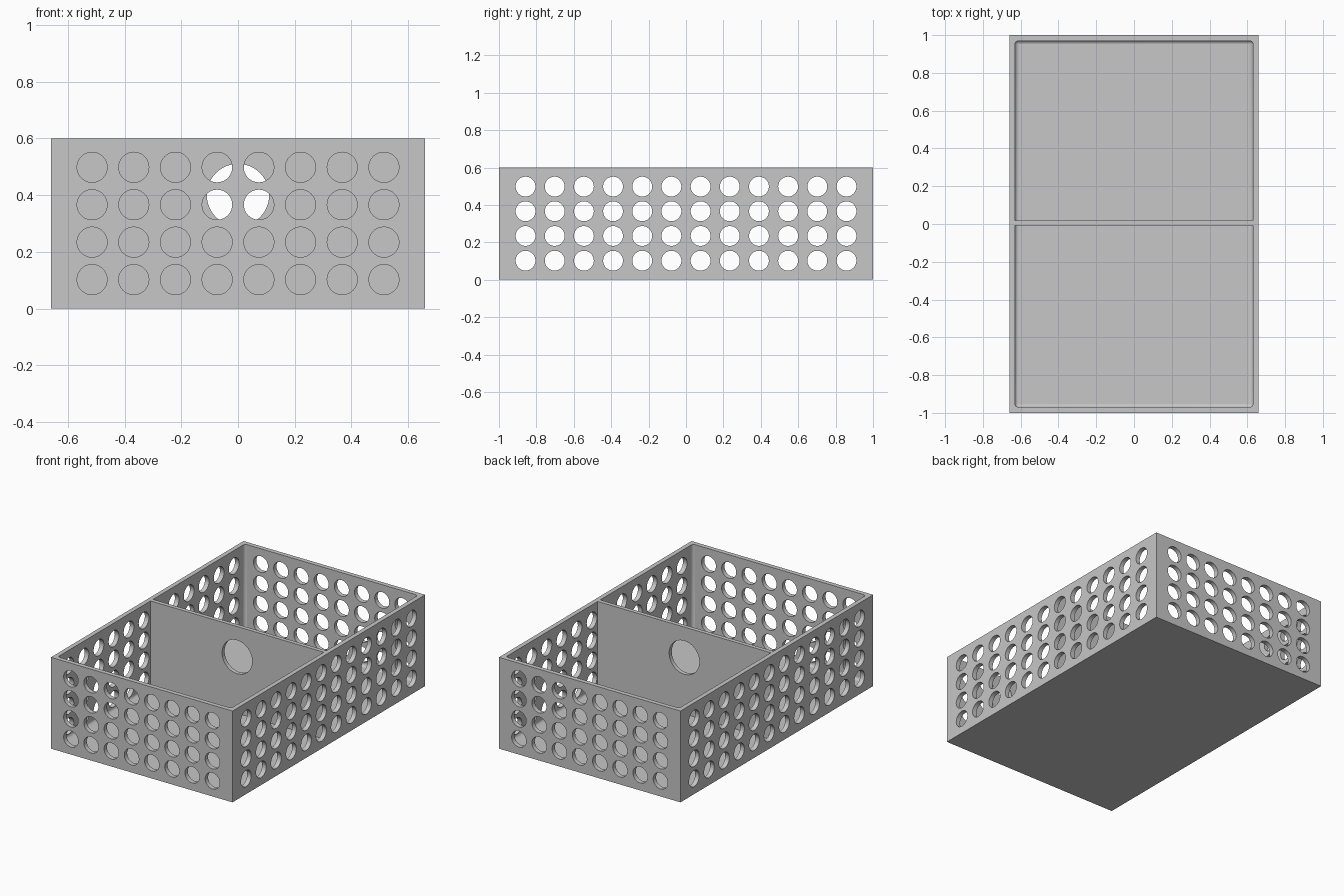
import bpy, bmesh, math
from mathutils import Matrix

if "Cube" in bpy.data.objects:
    bpy.data.objects.remove(bpy.data.objects["Cube"])

W, L, H = 0.66, 1.0, 0.6          # half width, half length, height
T = 0.03                          # wall and floor thickness
R = 0.053                         # wall hole radius
ROWS = [0.102 + 0.132 * i for i in range(4)]

grey = bpy.data.materials.new("light_grey")
grey.diffuse_color = (0.57, 0.57, 0.57, 1)
grey.use_nodes = True
grey.node_tree.nodes["Principled BSDF"].inputs["Base Color"].default_value = grey.diffuse_color


def to_object(bm, name):
    bmesh.ops.recalc_face_normals(bm, faces=bm.faces)
    mesh = bpy.data.meshes.new(name)
    bm.to_mesh(mesh)
    bm.free()
    mesh.materials.append(grey)
    ob = bpy.data.objects.new(name, mesh)
    bpy.context.collection.objects.link(ob)
    return ob


def box(name, lo, hi, fillet=0):
    bm = bmesh.new()
    size = [b - a for a, b in zip(lo, hi)]
    mid = [(a + b) / 2 for a, b in zip(lo, hi)]
    bmesh.ops.create_cube(bm, size=1, matrix=Matrix.Translation(mid) @ Matrix.Diagonal((*size, 1)))
    if fillet:
        bmesh.ops.bevel(bm, geom=bm.edges[:], offset=fillet, segments=4,
                        profile=0.5, affect='EDGES')
    return to_object(bm, name)


def add_drill(bm, pos, axis, radius, depth):
    turn = Matrix.Rotation(math.pi / 2, 4, 'Y' if axis == 'X' else 'X')
    bmesh.ops.create_cone(bm, cap_ends=True, segments=48, radius1=radius, radius2=radius,
                          depth=depth, matrix=Matrix.Translation(pos) @ turn)


def cut(ob, cutter):
    mod = ob.modifiers.new("cut", 'BOOLEAN')
    mod.operation = 'DIFFERENCE'
    mod.solver = 'EXACT'
    mod.object = cutter
    cutter.hide_render = True
    bpy.context.view_layer.objects.active = ob
    bpy.ops.object.modifier_apply(modifier=mod.name)
    bpy.data.objects.remove(cutter)


def smooth_curves(ob):
    # only hole walls and fillets are smooth, axis-aligned faces stay flat
    for p in ob.data.polygons:
        p.use_smooth = max(abs(c) for c in p.normal) < 0.999


# Open tray with a filleted cavity
basket = box("basket", (-W, -L, 0), (W, L, H))
cut(basket, box("cavity_cutter", (-W + T, -L + T, T), (W - T, L - T, H + 0.3), 0.018))

# Grid of round holes through all four walls
bm = bmesh.new()
for s in (-1, 1):
    for z in ROWS:
        for i in range(8):
            add_drill(bm, ((i - 3.5) * 0.147, s * (L - T / 2), z), 'Y', R, 0.06)
        for i in range(12):
            add_drill(bm, (s * (W - T / 2), (i - 5.5) * 0.156, z), 'X', R, 0.06)
cut(basket, to_object(bm, "wall_hole_cutter"))
smooth_curves(basket)

# Divider with one larger hole
divider = box("divider", (-W + T, -0.009, T), (W - T, 0.018, H))
bm = bmesh.new()
add_drill(bm, (0, 0, 0.4), 'Y', 0.11, 0.2)
cut(divider, to_object(bm, "divider_hole_cutter"))
smooth_curves(divider)
